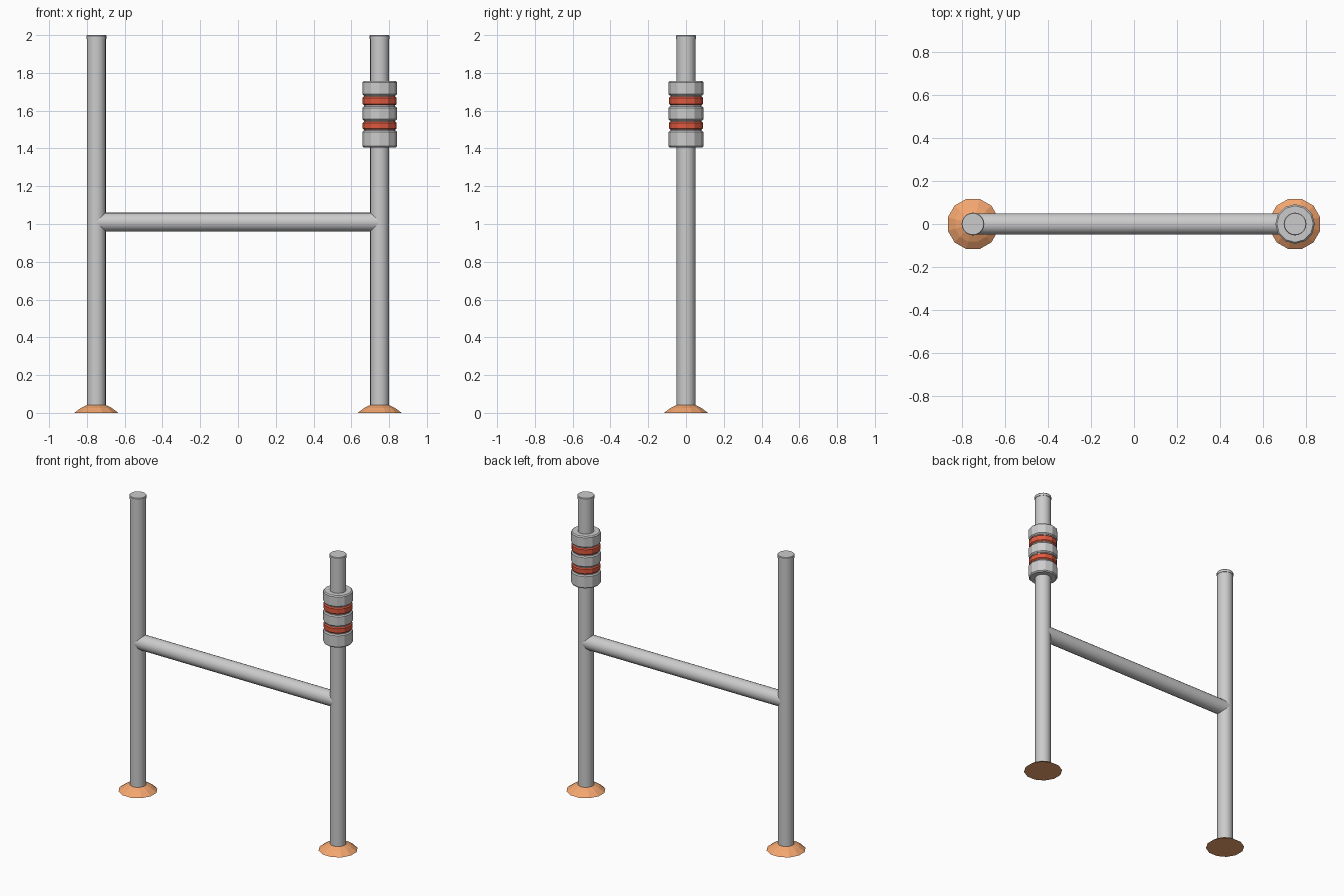
import bpy, math

if "Cube" in bpy.data.objects:
    bpy.data.objects.remove(bpy.data.objects["Cube"])

GREY = None


def material(name, color):
    m = bpy.data.materials.new(name)
    m.diffuse_color = color
    m.use_nodes = True
    m.node_tree.nodes["Principled BSDF"].inputs["Base Color"].default_value = m.diffuse_color
    return m


def lathe(name, profile, sides, x=0.0, mat=None, smooth=False, turn=0.0):
    """Closed solid of revolution about z from (radius, height) points."""
    verts, faces = [], []
    for r, z in profile:
        for i in range(sides):
            a = turn + 2 * math.pi * i / sides
            verts.append((r * math.cos(a), r * math.sin(a), z))
    for k in range(len(profile) - 1):
        for i in range(sides):
            j = (i + 1) % sides
            faces.append((k * sides + i, k * sides + j,
                          (k + 1) * sides + j, (k + 1) * sides + i))
    faces.append(tuple(reversed(range(sides))))
    faces.append(tuple(range((len(profile) - 1) * sides, len(profile) * sides)))
    me = bpy.data.meshes.new(name)
    me.from_pydata(verts, [], faces)
    ob = bpy.data.objects.new(name, me)
    bpy.context.collection.objects.link(ob)
    ob.location.x = x
    if mat:
        me.materials.append(mat)
    if smooth:
        bpy.ops.object.select_all(action='DESELECT')
        ob.select_set(True)
        bpy.context.view_layer.objects.active = ob
        bpy.ops.object.shade_smooth_by_angle(angle=math.radians(35))
    return ob


orange = material("orange_foot", (0.9, 0.38, 0.16, 1))
red = material("red_band", (0.72, 0.1, 0.05, 1))

# Posts with a small lipped cap, each on a flared foot
for side, x in (("left", -0.75), ("right", 0.75)):
    lathe(side + "_post", [(0.05, 0.01), (0.05, 1.98), (0.053, 1.98),
                           (0.053, 1.996), (0.05, 2.0)], 20, x, smooth=True)
    lathe(side + "_foot", [(0.121, 0.0), (0.085, 0.026), (0.053, 0.041),
                           (0.04, 0.041)], 12, x, orange, turn=math.radians(15))

# Crossbar joining the posts
bar = lathe("crossbar", [(0.05, -0.75), (0.05, 0.75)], 20, smooth=True)
bar.rotation_euler.y = math.pi / 2
bar.location.z = 1.01

# Banded sleeve on the right post: core, grey rings, red rings
lathe("sleeve_core", [(0.082, 1.41), (0.082, 1.75)], 12, 0.75)
rings = [("grey_ring", 1.405, 1.494, 0.092, None), ("red_ring", 1.499, 1.542, 0.09, red),
         ("grey_ring", 1.548, 1.622, 0.092, None), ("red_ring", 1.629, 1.675, 0.09, red),
         ("grey_ring", 1.68, 1.757, 0.092, None)]
for name, z0, z1, r, mat in rings:
    b = 0.007
    lathe(name, [(r - b, z0), (r, z0 + b), (r, z1 - b), (r - b, z1)], 12, 0.75, mat)
